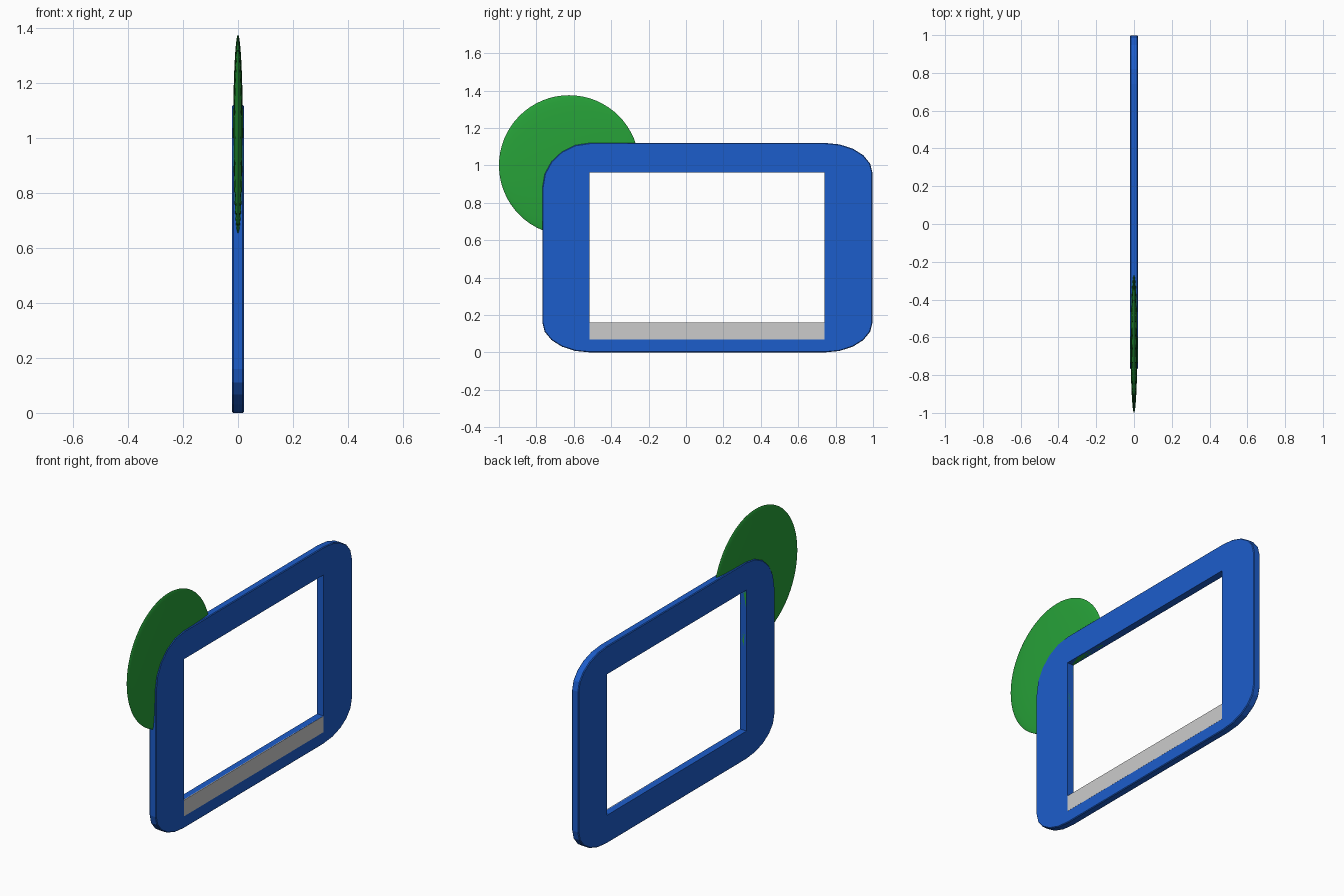
import bpy, bmesh
from math import sin, cos, pi

if "Cube" in bpy.data.objects:
    bpy.data.objects.remove(bpy.data.objects["Cube"])

def material(name, rgb):
    m = bpy.data.materials.new(name)
    m.diffuse_color = (*rgb, 1)
    m.use_nodes = True
    m.node_tree.nodes["Principled BSDF"].inputs["Base Color"].default_value = m.diffuse_color
    return m

blue = material("blue", (0.012, 0.11, 0.60))
green = material("green", (0.02, 0.36, 0.04))

def box(name, lo, hi):
    bpy.ops.mesh.primitive_cube_add(size=1, location=[(a + b) / 2 for a, b in zip(lo, hi)])
    ob = bpy.context.object
    ob.name = name
    ob.scale = [b - a for a, b in zip(lo, hi)]
    bpy.ops.object.transform_apply(location=False, rotation=False, scale=True)
    return ob

def cut(ob, cutter):
    mod = ob.modifiers.new("opening", 'BOOLEAN')
    mod.operation = 'DIFFERENCE'
    mod.solver = 'EXACT'
    mod.object = cutter

# Opening shared by the frame and the disc
opening = box("opening_cutter", (-0.2, -0.515, 0.16), (0.2, 0.74, 0.962))
opening.hide_render = True
opening.hide_viewport = True
opening.display_type = 'WIRE'

# Frame outline: elliptical corners as (centre y, edge z, z radius, direction z, start angle)
T, R, STEPS = 0.021, 0.255, 5
corners = [(0.742, 0.96, 0.16, 0), (-0.513, 0.88, 0.24, 1),
           (-0.513, 0.16, 0.16, 2), (0.742, 0.16, 0.16, 3)]
bm = bmesh.new()
ring = []
for cy, cz, rz, quarter in corners:
    for i in range(STEPS + 1):
        a = (quarter + i / STEPS) * pi / 2
        ring.append(bm.verts.new((-T, cy + R * cos(a), cz + rz * sin(a))))
face = bm.faces.new(ring)
ext = bmesh.ops.extrude_face_region(bm, geom=[face])
bmesh.ops.translate(bm, vec=(2 * T, 0, 0),
                    verts=[v for v in ext["geom"] if isinstance(v, bmesh.types.BMVert)])
bmesh.ops.recalc_face_normals(bm, faces=bm.faces)
mesh = bpy.data.meshes.new("frame")
bm.to_mesh(mesh)
bm.free()
mesh.materials.append(blue)
frame = bpy.data.objects.new("frame", mesh)
bpy.context.collection.objects.link(frame)
bevel = frame.modifiers.new("rim", 'BEVEL')
bevel.width = 0.004
bevel.segments = 1
bevel.limit_method = 'ANGLE'
bevel.angle_limit = 1.2
cut(frame, opening)

# Flattened round disc behind the upper corner
bpy.ops.mesh.primitive_uv_sphere_add(segments=64, ring_count=32, radius=1, location=(0, -0.625, 1.0))
disc = bpy.context.object
disc.name = "disc"
disc.scale = (0.018, 0.375, 0.375)
bpy.ops.object.transform_apply(location=False, rotation=False, scale=True)
bpy.ops.object.shade_smooth_by_angle(angle=0.6)
disc.data.materials.append(green)
cut(disc, opening)

# Grey strip flush with the face below the opening
box("lower_strip", (0.016, -0.515, 0.068), (0.0215, 0.74, 0.16))
